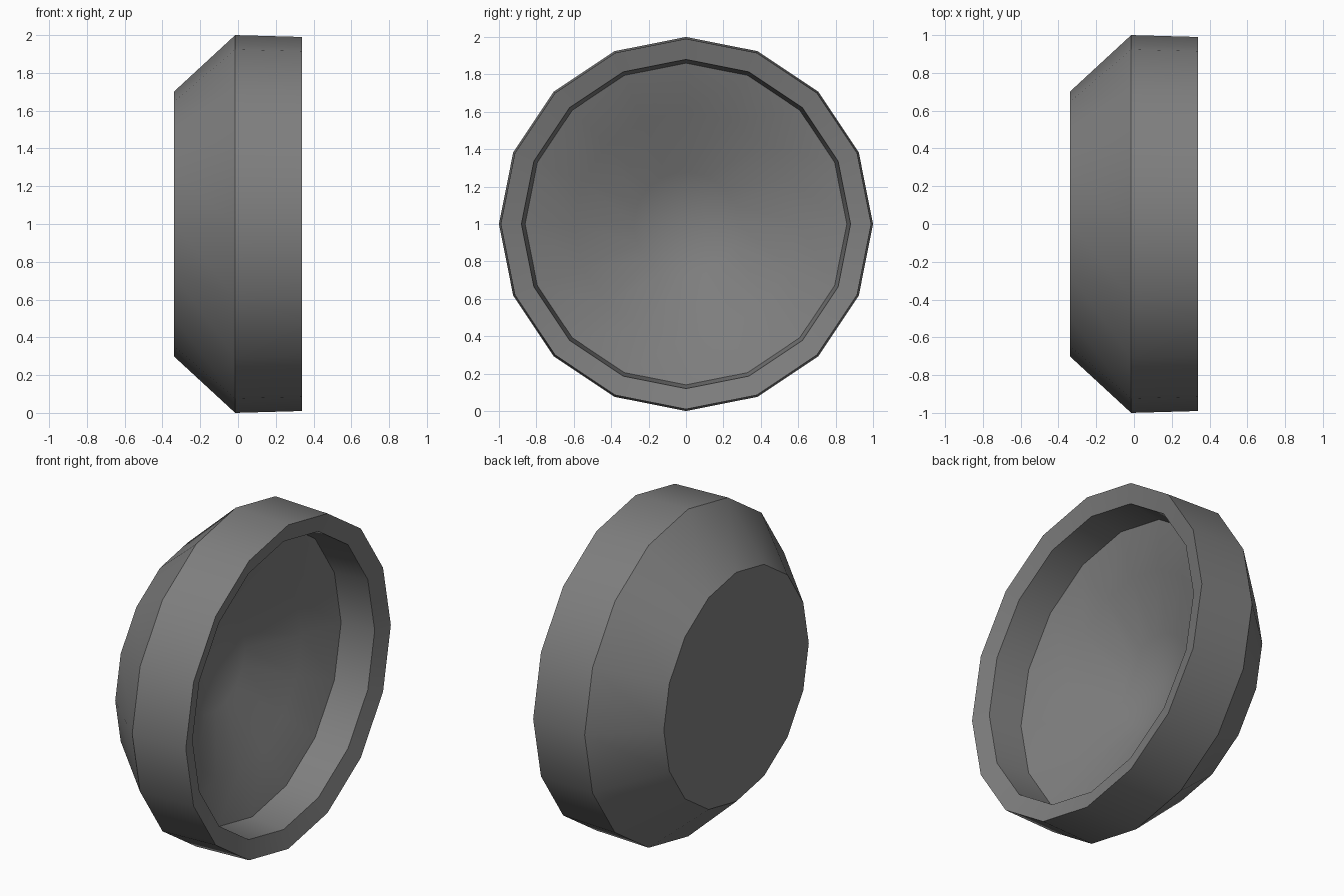
import bpy, bmesh, math

if "Cube" in bpy.data.objects:
    bpy.data.objects.remove(bpy.data.objects["Cube"])

SIDES = 16


def lathe_x(name, profile):
    """Revolve (x, radius) points round the x axis; radius 0 is a pole."""
    bm = bmesh.new()
    rings = []
    for x, r in profile:
        n = SIDES if r > 0 else 1
        rings.append([bm.verts.new((x, r * math.cos(2 * math.pi * i / SIDES),
                                    1 + r * math.sin(2 * math.pi * i / SIDES)))
                      for i in range(n)])
    for a, b in zip(rings, rings[1:]):
        for i in range(SIDES):
            j = (i + 1) % SIDES
            if len(b) == 1:
                bm.faces.new((a[i], a[j], b[0]))
            else:
                bm.faces.new((a[i], a[j], b[j], b[i]))
    bm.faces.new(rings[0])  # flat back cap
    bmesh.ops.recalc_face_normals(bm, faces=bm.faces)
    mesh = bpy.data.meshes.new(name)
    bm.to_mesh(mesh)
    bm.free()
    obj = bpy.data.objects.new(name, mesh)
    bpy.context.collection.objects.link(obj)
    bpy.context.view_layer.objects.active = obj
    obj.select_set(True)
    bpy.ops.object.shade_smooth_by_angle(angle=math.radians(30))
    return obj


# Round housing: back cone, outer belt, sloped rim, inner wall, bowl-shaped dish
housing = lathe_x("lamp_housing", [
    (-0.34, 0.70), (-0.015, 1.00), (0.34, 0.99),
    (0.308, 0.88), (0.095, 0.86), (0.01, 0.60), (-0.15, 0.28), (-0.21, 0.0),
])

# Dark grey paint
paint = bpy.data.materials.new("dark_grey")
paint.diffuse_color = (0.21, 0.21, 0.21, 1)
paint.use_nodes = True
paint.node_tree.nodes["Principled BSDF"].inputs["Base Color"].default_value = paint.diffuse_color
housing.data.materials.append(paint)
